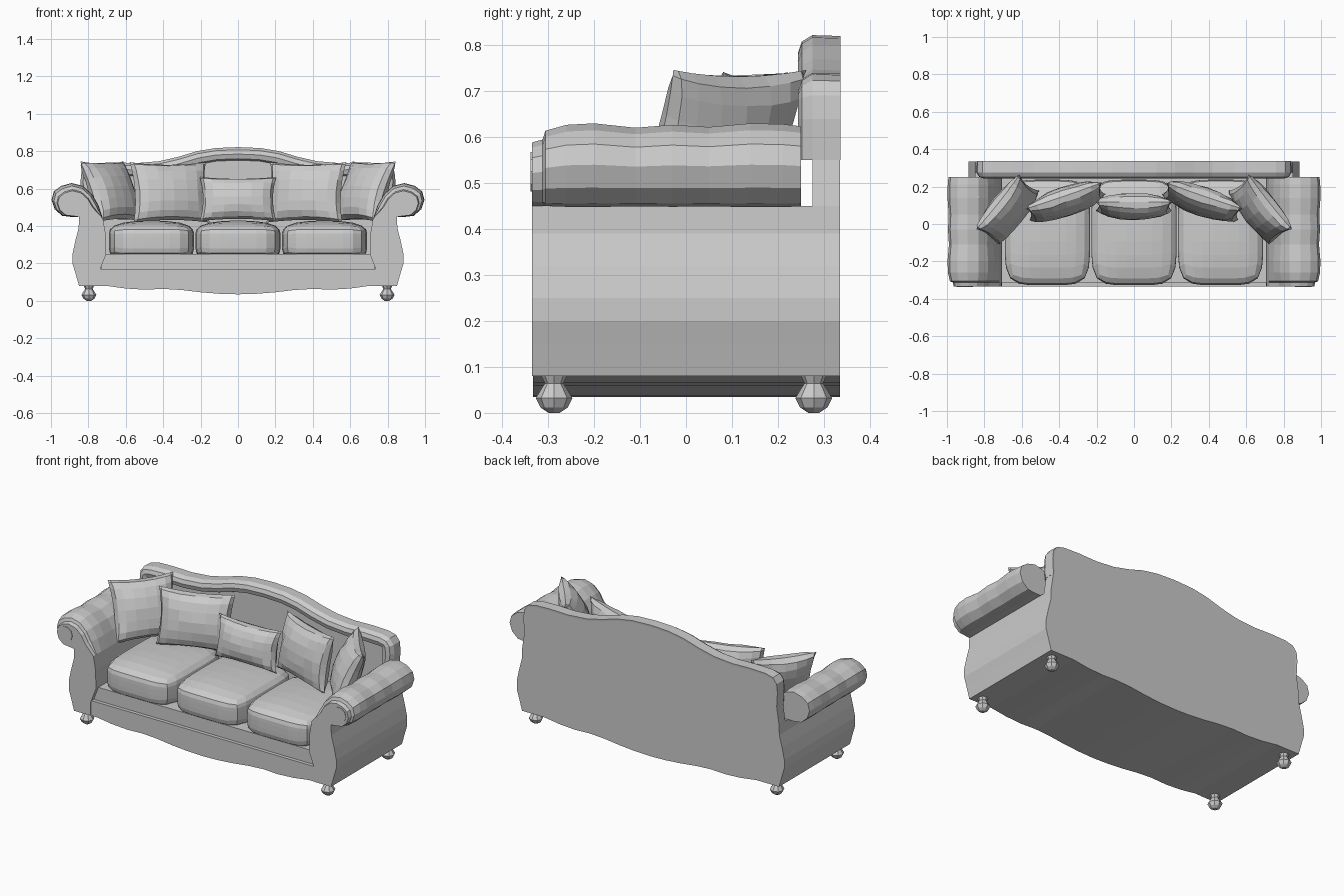
import bpy, bmesh, math, random
from mathutils import Vector, Euler

if "Cube" in bpy.data.objects:
    bpy.data.objects.remove(bpy.data.objects["Cube"])

random.seed(4)


def make(name, bm):
    bmesh.ops.recalc_face_normals(bm, faces=bm.faces)
    mesh = bpy.data.meshes.new(name)
    bm.to_mesh(mesh)
    bm.free()
    ob = bpy.data.objects.new(name, mesh)
    bpy.context.collection.objects.link(ob)
    return ob


def loft(name, rings):
    """Skin equal-length closed rings and cap both ends."""
    bm = bmesh.new()
    vs = [[bm.verts.new(p) for p in r] for r in rings]
    n = len(vs[0])
    for a, b in zip(vs, vs[1:]):
        for i in range(n):
            j = (i + 1) % n
            bm.faces.new((a[i], a[j], b[j], b[i]))
    bm.faces.new(vs[0])
    bm.faces.new(vs[-1])
    return make(name, bm)


def extrude_y(name, outline, y0, y1):
    return loft(name, [[(x, y, z) for x, z in outline] for y in (y0, y1)])


def mirrored(half):
    """Half outline from x=0 outwards -> full curve from -x to +x."""
    return [(-x, z) for x, z in reversed(half) if x > 0] + half


def cushion(name, centre, half, p=5):
    """Puffed seat cushion: a gridded cube pushed to a superellipsoid."""
    bm = bmesh.new()
    bmesh.ops.create_cube(bm, size=2)
    bmesh.ops.subdivide_edges(bm, edges=bm.edges, cuts=6, use_grid_fill=True)
    for v in bm.verts:
        c = [math.copysign(abs(math.tan(k * math.pi / 4)) ** 0.8, k) for k in v.co]
        r = sum(abs(k) ** p for k in c) ** (1 / p)
        x, y, z = (k / r for k in c)
        z *= 0.8 + 0.2 * (1 - x * x) * (1 - y * y) if z > 0 else 1
        v.co = [o + h * k for o, h, k in zip(centre, half, (x, y, z))]
    return make(name, bm)


def pillow(name, centre, w, h, t, tilt, yaw):
    """Throw pillow: two bulging sheets joined at a seam with pointed corners."""
    bm = bmesh.new()
    n = 8
    rot = Euler((tilt, 0, yaw)).to_matrix()
    sides = []
    for s in (-1, 1):
        grid = []
        for i in range(n + 1):
            row = []
            for j in range(n + 1):
                u, v = (math.sin((k / n - 0.5) * math.pi) for k in (i, j))
                bulge = max(0, (1 - u * u) * (1 - v * v)) ** 0.42
                if bulge > 0.01:
                    bulge += random.uniform(-0.05, 0.05)
                x = u * w * (0.91 + 0.09 * v * v)
                z = v * h * (0.91 + 0.09 * u * u)
                row.append(bm.verts.new(rot @ Vector((x, s * t * bulge, z)) + Vector(centre)))
            grid.append(row)
        for i in range(n):
            for j in range(n):
                bm.faces.new((grid[i][j], grid[i + 1][j], grid[i + 1][j + 1], grid[i][j + 1]))
    bmesh.ops.remove_doubles(bm, verts=bm.verts, dist=0.0005)
    return make(name, bm)


# Shared curves: wavy bottom edge, outer side curve, crest of the back
bottom = [(0, .035), (.1, .038), (.2, .046), (.3, .058), (.4, .064), (.5, .06),
          (.6, .066), (.7, .08), (.85, .08)]
side = [(.87, .15), (.885, .2), (.885, .25), (.87, .32), (.852, .39), (.85, .45)]
crest = [(0, .82), (.12, .815), (.22, .798), (.32, .768), (.42, .745), (.54, .735),
         (.66, .738), (.76, .735), (.81, .722), (.835, .69), (.84, .64), (.835, .55)]

# Base with scalloped apron, and recessed rail under the cushions
wave = mirrored(bottom)
extrude_y("base", wave + [(.86, .16), (-.86, .16)], -.333, .28)
extrude_y("seat_rail", [(-.73, .12), (.73, .12), (.73, .25), (-.73, .25)], -.312, .28)
extrude_y("rail_welt", [(-.74, .158), (.74, .158), (.74, .17), (-.74, .17)], -.333, -.3)

# Back panel: full silhouette
half_up = side + crest[::-1]
panel = wave + half_up + [(-x, z) for x, z in half_up[-2::-1]]
extrude_y("back_panel", panel, .275, .335)

# Rolled rim following the crest
path = [Vector(p) for p in mirrored(crest)]
section = [(0, .336), (.002, .275), (-.012, .252), (-.035, .244), (-.06, .252), (-.07, .28), (-.07, .33)]
rings = []
for i, p in enumerate(path):
    t = (path[min(i + 1, len(path) - 1)] - path[max(i - 1, 0)]).normalized()
    nrm = Vector((-t.y, t.x))
    rings.append([((p + nrm * d).x, y, (p + nrm * d).y) for d, y in section])
loft("back_rim", rings)

# Arms: S-curved side flowing into the roll, which swells along its length
roll = [(.885, .448), (.94, .455), (.98, .49), (.997, .54), (.985, .585), (.945, .615),
        (.89, .63), (.83, .615), (.78, .57), (.745, .51)]
inner = [(.722, .44), (.708, .36), (.705, .25), (.74, .16), (.74, .08)]
stations = [(-.335, .74), (-.312, .78), (-.306, .9), (-.26, .98), (-.2, 1), (-.11, .94), (-.03, .98),
            (.05, .95), (.14, 1), (.21, .99), (.25, .96)]
for s, tag in ((1, "right"), (-1, "left")):
    rings = []
    for y, k in stations:
        pts = [(.85, .08)] + side
        pts += [(.87 + (x - .87) * k, .47 + (z - .47) * k) for x, z in roll] + inner
        rings.append([(s * x, y, z) for x, z in pts])
    loft(tag + "_arm", rings)
    # Side continues to the back below the roll
    lower = [(.85, .08)] + side + [(.73, .45), (.72, .08)]
    extrude_y(tag + "_arm_rear", [(s * x, z) for x, z in lower], .24, .335)
    # Scroll boss on the arm front
    bm = bmesh.new()
    ring = [(s * (.905 + .045 * math.cos(a)), .525 + .045 * math.sin(a))
            for a in (i * math.pi / 5 for i in range(10))]
    bm.free()
    extrude_y(tag + "_arm_scroll", ring, -.338, -.3)
    # Turned feet
    for y, end in ((-.287, "front"), (.278, "back")):
        prof = [(.012, 0), (.03, .012), (.04, .032), (.028, .052), (.02, .064), (.03, .085)]
        loft(f"{tag}_{end}_foot", [[(s * .797 + r * math.cos(i * math.pi / 4),
                                     y + r * math.sin(i * math.pi / 4), z)
                                    for i in range(8)] for r, z in prof])

# Seat cushions
for x, tag in ((-.463, "left"), (0, "middle"), (.463, "right")):
    cushion(tag + "_seat_cushion", (x, -.045, .325), (.228, .282, .105))

# Throw pillows
pillow("middle_pillow", (0, .095, .545), .205, .12, .07, -.2, 0)
for s, tag in ((1, "right"), (-1, "left")):
    pillow(tag + "_large_pillow", (s * .365, .12, .58), .215, .165, .075, -.2, -s * .33)
    pillow(tag + "_corner_pillow", (s * .675, .075, .585), .185, .175, .075, -.4, -s * .9)
